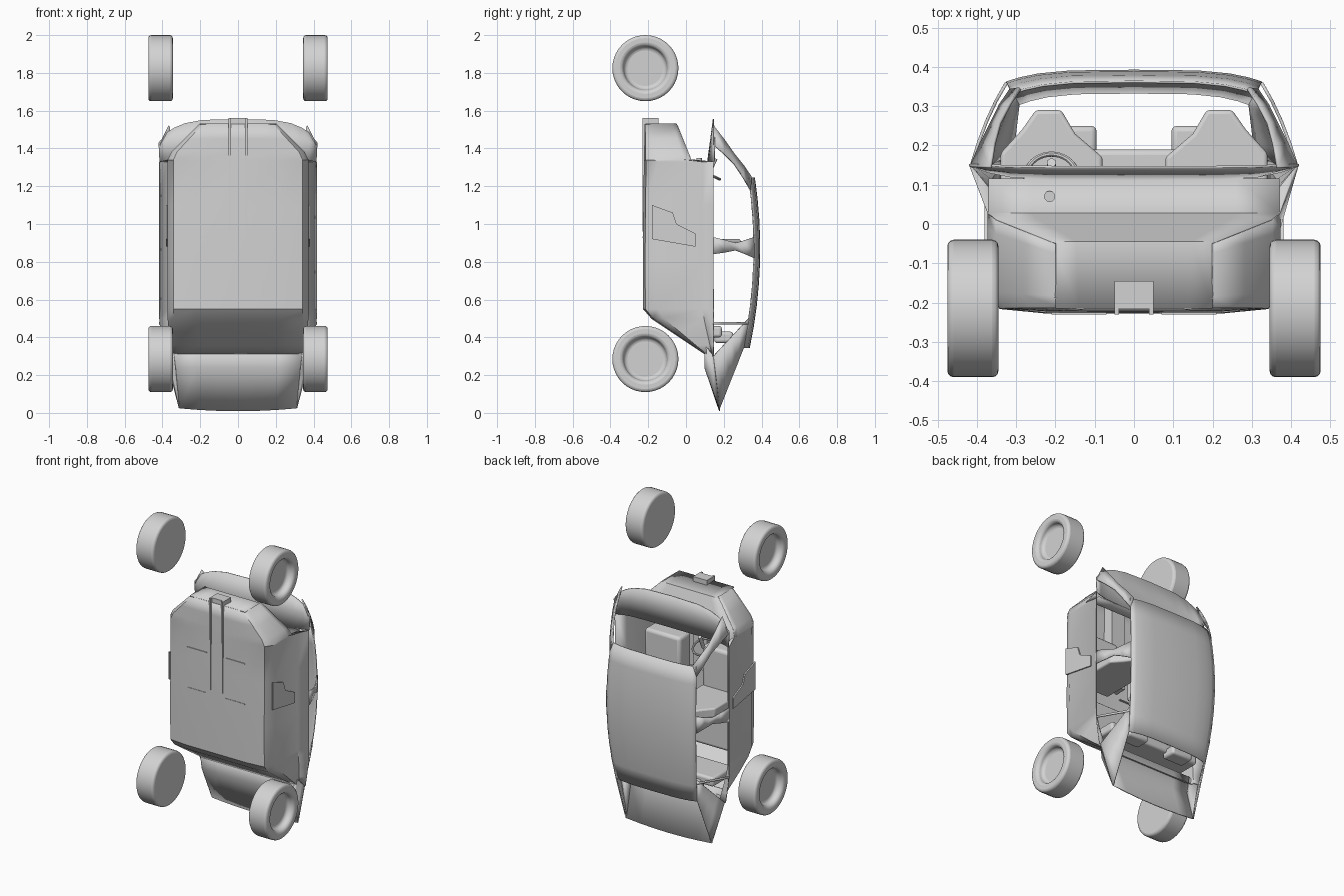
import bpy, bmesh, math
from mathutils import Vector, Matrix

cube = bpy.data.objects.get("Cube")
if cube:
    bpy.data.objects.remove(cube, do_unlink=True)

# One plain grey for every part
grey = bpy.data.materials.new("plain_grey")
grey.use_nodes = True
grey.diffuse_color = (.65, .65, .65, 1)
shader = next(node for node in grey.node_tree.nodes if node.type == 'BSDF_PRINCIPLED')
shader.inputs["Base Color"].default_value = grey.diffuse_color
shader.inputs["Roughness"].default_value = .7


def finish(name, bm, thickness=0, bevel=0):
    bmesh.ops.recalc_face_normals(bm, faces=bm.faces)
    mesh = bpy.data.meshes.new(name)
    bm.to_mesh(mesh)
    bm.free()
    mesh.materials.append(grey)
    part = bpy.data.objects.new(name, mesh)
    bpy.context.collection.objects.link(part)
    bpy.ops.object.select_all(action='DESELECT')
    part.select_set(True)
    bpy.context.view_layer.objects.active = part
    bpy.ops.object.shade_smooth_by_angle(angle=math.radians(40))
    if thickness:
        solid = part.modifiers.new("Thickness", 'SOLIDIFY')
        solid.thickness, solid.offset = thickness, 0
    if bevel:
        soft = part.modifiers.new("Soft edges", 'BEVEL')
        soft.width, soft.segments = bevel, 3


def skin(bm, rows, wrap=False):
    """Join neighbouring rows of points with quads."""
    grid = [[bm.verts.new(point) for point in row] for row in rows]
    count = len(grid[0])
    for low, high in zip(grid, grid[1:]):
        for i in range(count if wrap else count - 1):
            j = (i + 1) % count
            bm.faces.new((low[i], low[j], high[j], high[i]))
    return grid


def sheet(name, rows):
    """Thin panel from half rows, mirrored across the middle."""
    bm = bmesh.new()
    skin(bm, [[(-x, y, z) for x, y, z in row[:0:-1]] + row for row in rows])
    finish(name, bm, thickness=.006)


def both_sides(name, rows):
    for label, side in (("left_", 1), ("right_", -1)):
        bm = bmesh.new()
        skin(bm, [[(side * x, y, z) for x, y, z in row] for row in rows])
        finish(label + name, bm, thickness=.008)


def prism(name, outline, direction, bevel=0):
    """Extrude a flat outline along a direction."""
    bm = bmesh.new()
    base = bm.faces.new([bm.verts.new(point) for point in outline])
    made = bmesh.ops.extrude_face_region(bm, geom=[base])["geom"]
    moved = [item for item in made if isinstance(item, bmesh.types.BMVert)]
    bmesh.ops.translate(bm, vec=Vector(direction), verts=moved)
    finish(name, bm, bevel=bevel)


def box(name, centre, size, bevel=0):
    bm = bmesh.new()
    place = Matrix.Translation(centre) @ Matrix.Diagonal((*size, 1))
    bmesh.ops.create_cube(bm, size=1, matrix=place)
    finish(name, bm, bevel=bevel)


def turned(name, profile, place, ring=False, bevel=0, steps=40):
    """Spin a profile of (radius, offset) about the local z axis."""
    angles = [math.tau * i / steps for i in range(steps)]
    rows = [[(r * math.cos(a), r * math.sin(a), h) for a in angles] for r, h in profile]
    bm = bmesh.new()
    if ring:
        skin(bm, rows + rows[:1], wrap=True)
        bmesh.ops.remove_doubles(bm, verts=bm.verts, dist=.0001)
    else:
        grid = skin(bm, rows, wrap=True)
        bm.faces.new(grid[0])
        bm.faces.new(grid[-1])
    bm.transform(place)
    finish(name, bm, bevel=bevel)


# Shared body measures
FLOOR, BELT, NOSE, DASH = -.215, .145, 1.53, 1.33


def floor_level(z):
    return max(FLOOR - .01 * math.sin(z * 2), .57 - 1.5 * z)


def tub_width(z):
    return min(.37, .3 + .15 * z, .37 - (z - 1.36))


def nose_level(z):
    return .03 - .4 * (z - DASH)


# Floor tub with door sides, lower ahead of the dashboard
def tub_row(z):
    low, width = floor_level(z), tub_width(z)
    top, belt = (BELT, width + .045) if z <= DASH else (nose_level(z), width)
    section = ((0, 0), (.6, 0), (.92, .03), (1, .2), (1, .85))
    return [(u * width, low + v * (top - low), z) for u, v in section] + [(belt, top, z)]


sheet("floor_tub", [tub_row(z) for z in (.3, .36, .43, .5, .55, .8, 1.1, DASH, 1.34, 1.38, 1.45, NOSE)])

# Bulkhead closing the front of the tub
steps = [(.115, DASH, .37)] + [(nose_level(z), z, tub_width(z)) for z in (1.34, 1.38, 1.45, 1.52)]
steps.append((FLOOR, NOSE, tub_width(NOSE)))
sheet("bulkhead", [[(u * w, y, z) for u in (0, .7, 1)] for y, z, w in steps])

# Cowl: a panel with a crowned upper edge
sheet("cowl", [[(u * w, y + (.15 - y) * u ** 6, z - drop * u ** 4) for u in (0, .5, .75, .9, 1)]
               for y, z, w, drop in ((.115, DASH, .415, 0), (.13, 1.44, .42, .01), (BELT, 1.555, .375, .07))])


# Roof: arched lengthwise and rounded off at the sides
def roof_point(u, z):
    away = (z - .87) ** 2
    return ((.325 - .11 * away) * u, .39 - .2 * away - .03 * u ** 4, z)


REAR = .345
sheet("roof", [[roof_point(u, REAR + t * .9) for u in (0, .5, .75, .9, 1)]
               for t in (i / 8 for i in range(9))])


# Pillars: strips between the belt line and the roof edge
def pillar(name, feet, heads, waist=1, curve=0):
    rows = []
    for t in (0, .25, .5, .75, 1):
        pairs = [Vector(a).lerp(Vector(b), t) for a, b in zip(feet, heads)]
        middle = sum(pairs, Vector()) / len(pairs)
        narrow = waist + (1 - waist) * abs(2 * t - 1)
        bulge = Vector((.5, 1, 0)) * curve * t * (1 - t)
        rows.append([middle + (p - middle) * narrow + bulge for p in pairs])
    both_sides(name, rows)


def belt_point(z):
    return (.415, BELT, z)


pillar("front_pillar", [(.365, BELT, 1.52), belt_point(1.42)],
       [(.29, .345, 1.25), roof_point(1, 1.18)], waist=.6, curve=.05)
pillar("middle_pillar", [belt_point(.93), belt_point(.84)],
       [roof_point(1, .93), roof_point(1, .82)], waist=.4, curve=.04)
pillar("quarter_window_bar", [belt_point(.48), belt_point(.468)],
       [roof_point(1, .48), roof_point(1, .468)])
TIP = (.31, .178, .025)
pillar("rear_pillar", [(.38, BELT, .3), TIP], [roof_point(1, .5), roof_point(1, REAR)])
pillar("tail_corner", [(.345, .1, .36), (.33, .1, .24)], [(.38, BELT, .3), TIP])

# Tail panel below the open rear window
sheet("tail_panel", [[(u * w, y, z + lift * u * u) for u in (0, .33, .66, 1)] for y, z, w, lift in
                     ((.178, .01, .31, .015), (.1, .24, .33, 0), (.1, .36, .345, 0))])

# Underside tunnel, ribs and lower door plates
box("tunnel", (0, -.18, 1.26), (.1, .07, .6))
door_plate = ((-.18, 1.1), (-.07, 1.06), (-.05, 1), (.05, .95), (.05, .88), (-.18, .92))
for side in (-1, 1):
    box("tunnel_rail", (side * .044, -.22, 1.26), (.012, .02, .6))
    for z in (.93, 1.195):
        box("floor_rib", (side * .14, -.22, z), (.14, .02, .006))
    prism("lower_door_plate", [(side * .372, y, z) for y, z in door_plate], (side * .009, 0, 0))

# Seats
seat_outline = ((.08, -.15), (.08, .17), (.15, .23), (.185, .29),
                (.25, .29), (.285, .24), (.34, .18), (.34, -.15))
for side in (-1, 1):
    prism("front_seat_back", [(side * x, y, .86) for x, y in seat_outline], (0, 0, .06), bevel=.01)
    box("front_seat_cushion", (side * .21, -.11, 1.04), (.26, .12, .28), bevel=.02)
    box("rear_headrest", (side * .17, .2, .4), (.15, .1, .06), bevel=.015)
box("rear_seat_back", (0, .08, .43), (.66, .22, .06), bevel=.015)
box("rear_seat_cushion", (0, -.11, .63), (.66, .1, .22), bevel=.02)

# Wheels, dished on the outer side
tyre = [(.175, .345), (.175, .475), (.12, .475), (.11, .43)]
for label, side in (("left", 1), ("right", -1)):
    turn = Matrix.Rotation(side * math.pi / 2, 4, 'Y')
    for end, z in (("front", 1.825), ("rear", .285)):
        turned(f"{label}_{end}_wheel", tyre, Matrix.Translation((0, FLOOR, z)) @ turn, bevel=.016)

# Steering wheel, its column and the stub on the bulkhead
tilt = Matrix.Translation((-.21, .118, 1.265)) @ Matrix.Rotation(math.radians(-25), 4, 'X')
loop = [math.tau * k / 8 for k in range(8)]
turned("steering_wheel", [(.066 + .007 * math.cos(a), .007 * math.sin(a)) for a in loop], tilt, ring=True)
turned("steering_column", [(.012, 0), (.012, .09)], tilt, steps=10)
turned("column_stub", [(.014, 0), (.014, .03)], Matrix.Translation((-.215, .07, 1.32)), steps=12)
